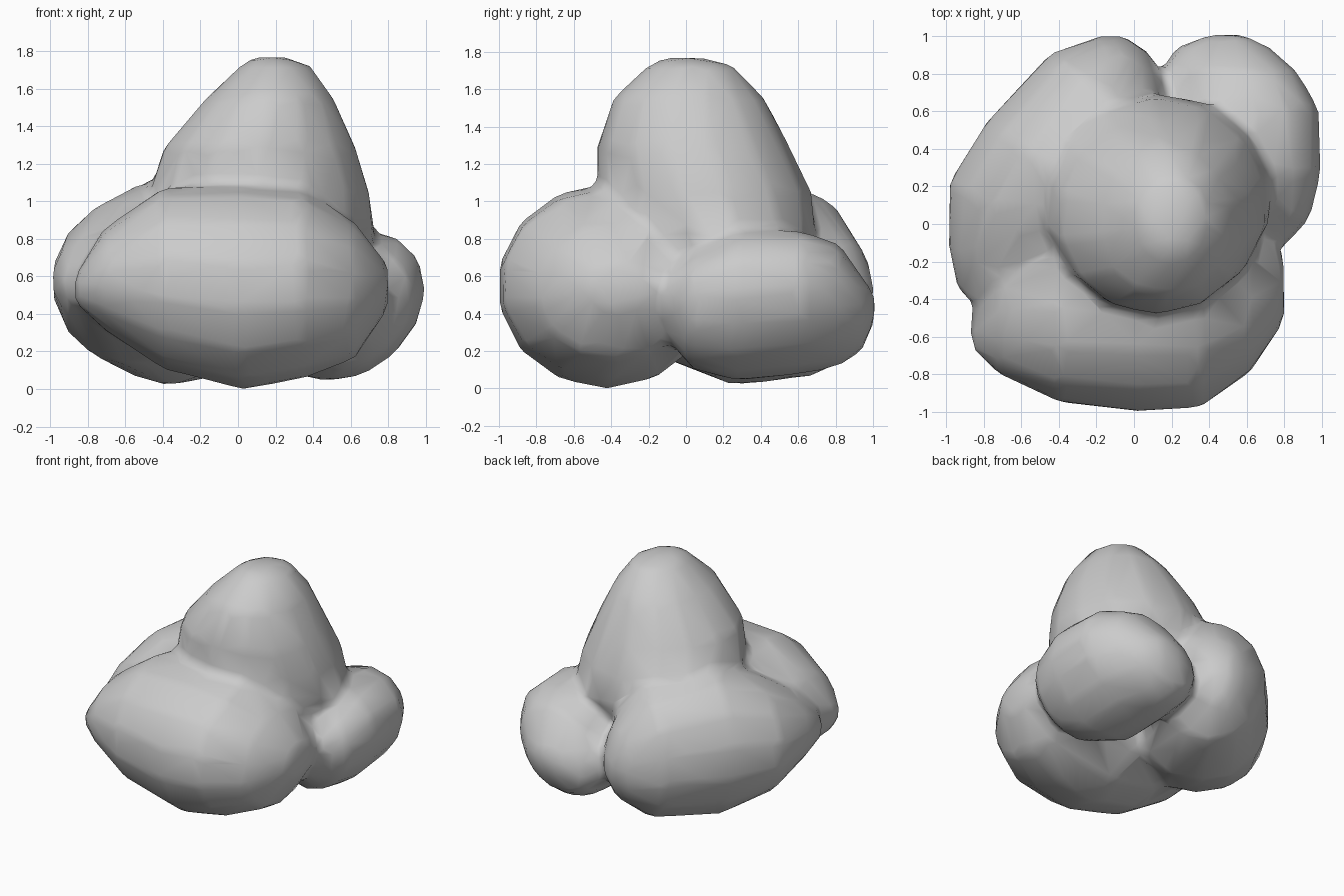
import bpy, bmesh, math
from mathutils import Matrix, Vector

if "Cube" in bpy.data.objects:
    bpy.data.objects.remove(bpy.data.objects["Cube"])

SIDES = 14


def rock(bm_all, axis, rings, angle=0.0, centre=(0, 0, 0), tilt=0.0):
    """Add a convex boulder wrapped around elliptical rings (t, a_min, a_max, b_min, b_max)."""
    place = Matrix.Translation(centre) @ Matrix.Rotation(math.radians(angle), 4, 'Z')
    bm = bmesh.new()
    for t, a0, a1, b0, b1 in rings:
        for i in range(SIDES):
            ang = 2 * math.pi * (i + 0.5) / SIDES
            db = (b1 - b0) / 2 * math.sin(ang) * 1.01
            a = (a0 + a1) / 2 + (a1 - a0) / 2 * math.cos(ang) * 1.02 + tilt * db
            b = (b0 + b1) / 2 + db
            p = {'x': (t, a, b), 'y': (a, t, b), 'z': (a, b, t)}[axis]
            bm.verts.new(place @ Vector(p))
    bmesh.ops.convex_hull(bm, input=bm.verts[:])
    loose = [v for v in bm.verts if not v.link_faces]
    bmesh.ops.delete(bm, geom=loose, context='VERTS')
    bmesh.ops.recalc_face_normals(bm, faces=bm.faces[:])
    part = bpy.data.meshes.new("part")
    bm.to_mesh(part)
    bm.free()
    bm_all.from_mesh(part)
    bpy.data.meshes.remove(part)


pile = bmesh.new()

# Wide boulder across the front
rock(pile, 'x', [
    (-0.87, -0.66, -0.48, 0.46, 0.60),
    (-0.72, -0.80, -0.12, 0.32, 0.85),
    (-0.40, -0.95, 0.08, 0.11, 1.07),
    (0.02, -1.00, 0.15, 0.00, 1.09),
    (0.35, -0.98, 0.14, 0.06, 1.06),
    (0.62, -0.79, 0.04, 0.16, 0.89),
    (0.80, -0.52, -0.18, 0.43, 0.66)])

# Long boulder lying diagonally at the back left
rock(pile, 'x', [
    (-0.82, -0.10, 0.12, 0.46, 0.66),
    (-0.65, -0.29, 0.30, 0.34, 0.82),
    (-0.37, -0.44, 0.49, 0.14, 1.00),
    (0.00, -0.48, 0.51, 0.02, 1.13),
    (0.50, -0.36, 0.44, 0.07, 1.04),
    (0.72, -0.14, 0.28, 0.25, 0.78),
    (0.80, 0.00, 0.18, 0.42, 0.58)], 55, (-0.37, 0.25, 0))

# Smaller boulder at the back right
rock(pile, 'y', [
    (-0.11, 0.52, 0.80, 0.30, 0.60),
    (0.02, 0.36, 0.92, 0.11, 0.72),
    (0.27, 0.18, 0.98, 0.04, 0.84),
    (0.62, 0.14, 0.97, 0.08, 0.84),
    (0.82, 0.16, 0.85, 0.12, 0.77),
    (0.94, 0.23, 0.72, 0.20, 0.60),
    (1.01, 0.40, 0.59, 0.36, 0.50)], tilt=0.25)

# Tapered boulder resting on top
rock(pile, 'z', [
    (1.77, 0.10, 0.25, -0.10, 0.08),
    (1.73, 0.02, 0.38, -0.20, 0.25),
    (1.55, -0.17, 0.51, -0.39, 0.42),
    (1.28, -0.40, 0.63, -0.48, 0.56),
    (1.05, -0.47, 0.70, -0.46, 0.67),
    (0.82, -0.43, 0.73, -0.40, 0.69),
    (0.55, -0.22, 0.56, -0.20, 0.50)])

mesh = bpy.data.meshes.new("boulder_pile")
pile.to_mesh(mesh)
pile.free()
boulders = bpy.data.objects.new("boulder_pile", mesh)
bpy.context.collection.objects.link(boulders)

# Fuse the boulders into one skin with soft valleys and coarse facets
fuse = boulders.modifiers.new("fuse", 'REMESH')
fuse.mode = 'VOXEL'
fuse.voxel_size = 0.035
fuse.use_smooth_shade = True
soften = boulders.modifiers.new("soften", 'SMOOTH')
soften.factor = 0.5
soften.iterations = 8
facets = boulders.modifiers.new("facets", 'DECIMATE')
facets.ratio = 0.06
